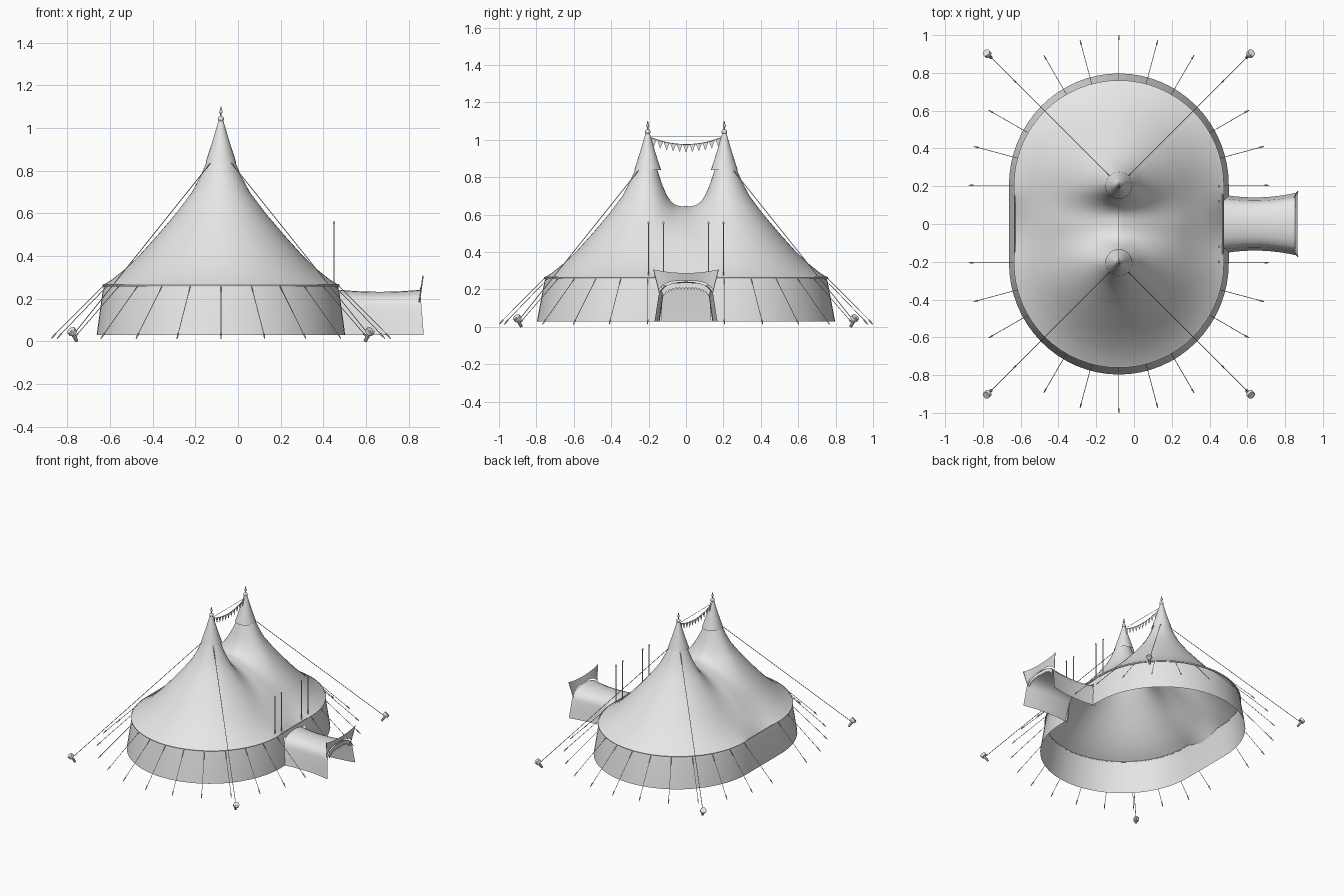
import bpy, bmesh, math
from mathutils import Vector

cube = bpy.data.objects.get("Cube")
if cube:
    bpy.data.objects.remove(cube)

CX, PY, R = -0.08, 0.205, 0.55      # tent centre, peak offset, eave radius
EAVE, FOOT = 0.265, 0.03            # eave height, wall hem height

canvas = bpy.data.materials.new("canvas grey")
canvas.diffuse_color = (0.8, 0.8, 0.8, 1)
canvas.use_nodes = True
canvas.node_tree.nodes["Principled BSDF"].inputs["Base Color"].default_value = (0.8, 0.8, 0.8, 1)


def finish(name, bm, angle=40):
    """Turn a bmesh into a shaded, coloured object."""
    bmesh.ops.remove_doubles(bm, verts=bm.verts, dist=0.0001)
    bmesh.ops.recalc_face_normals(bm, faces=bm.faces)
    mesh = bpy.data.meshes.new(name)
    bm.to_mesh(mesh)
    bm.free()
    mesh.materials.append(canvas)
    ob = bpy.data.objects.new(name, mesh)
    bpy.context.collection.objects.link(ob)
    bpy.ops.object.select_all(action='DESELECT')
    ob.select_set(True)
    bpy.context.view_layer.objects.active = ob
    bpy.ops.object.shade_smooth_by_angle(angle=math.radians(angle))
    return ob


def loft(bm, rows, closed=False, keep=lambda c: True):
    """Skin rows of points with quads, dropping faces that keep() rejects."""
    vs = [[bm.verts.new(p) for p in row] for row in rows]
    n = len(rows[0])
    for a, b in zip(vs, vs[1:]):
        for j in range(n if closed else n - 1):
            k = (j + 1) % n
            quad = (a[j], a[k], b[k], b[j])
            if keep(sum((v.co for v in quad), Vector()) / 4):
                bm.faces.new(quad)


def rod(bm, p, q, r1, r2=None, sides=6):
    """Straight cylinder or cone from p to q."""
    p, q = Vector(p), Vector(q)
    d = q - p
    rot = d.to_track_quat('Z', 'Y').to_matrix().to_4x4()
    rot.translation = (p + q) / 2
    bmesh.ops.create_cone(bm, cap_ends=True, segments=sides, radius1=r1,
                          radius2=r1 if r2 is None else r2, depth=d.length, matrix=rot)


def ball(bm, p, r):
    made = bmesh.ops.create_uvsphere(bm, u_segments=10, v_segments=6, radius=r)
    bmesh.ops.translate(bm, verts=made["verts"], vec=p)


# Stadium outline: pairs of spine anchor y and outward direction
outline = []
for side in (1, -1):
    for i in range(33):
        a = math.pi * i / 32
        outline.append((side * PY, side * math.cos(a), side * math.sin(a)))
    for i in range(1, 16):
        outline.append((side * PY * (1 - i / 8), -side, 0))


def stadium(r, z):
    return [(CX + dx * r, y + dy * r, z) for y, dx, dy in outline]


# Roof: hanging canvas profile around two peaks with a saddle between
profile = [(0, 1.0), (0.03, 0.93), (0.065, 0.845), (0.095, 0.775), (0.135, 0.7), (0.21, 0.6),
           (0.295, 0.5), (0.385, 0.4), (0.45, 0.338), (0.51, 0.29), (R, EAVE)]


def sag(d):
    for (r0, z0), (r1, z1) in zip(profile, profile[1:]):
        if d <= r1:
            return z0 + (z1 - z0) * (d - r0) / (r1 - r0)
    return EAVE


def roof_height(u, y):
    t = max(0, 1 - abs(y) / PY)
    d = math.hypot(u, t * PY * (1 - (u / R) ** 2))
    saddle = min(sag(u), 0.645 - 0.25 * u - 0.95 * u * u)
    w = t * t * (3 - 2 * t)
    return (1 - w) * sag(d) + w * saddle


bm = bmesh.new()
radii = [0, 0.015, 0.03, 0.048, 0.065, 0.08, 0.095, 0.115, 0.135, 0.17, 0.21, 0.25,
         0.295, 0.34, 0.385, 0.45, 0.51, R]
loft(bm, [[(x, y, roof_height(r, a[0])) for (x, y, _), a in zip(stadium(r, 0), outline)]
          for r in radii], closed=True)
bmesh.ops.dissolve_degenerate(bm, edges=bm.edges, dist=0.0001)
finish("roof", bm, 60)

# Eave trim
bm = bmesh.new()
loft(bm, [stadium(R + dr, EAVE + dz) for dr, dz in
          ((0, 0.003), (0.006, 0), (0.004, -0.008), (-0.003, -0.008))], closed=True)
finish("eave_trim", bm)

# Side wall, flared to the hem, open at the doorway
bm = bmesh.new()
rows = [stadium(R - 0.003, EAVE - 0.003), stadium(R + 0.006, 0.222)]
rows.append([(CX + dx * (R + 0.032), y + dy * (R + 0.042), FOOT) for y, dx, dy in outline])
loft(bm, rows, closed=True,
     keep=lambda c: not (c.x > 0.4 and abs(c.y) < 0.14 and c.z < 0.22))
finish("side_wall", bm, 60)

# Peak caps and finials
bm = bmesh.new()
for s in (1, -1):
    y = s * PY
    loft(bm, [[(CX + r * math.cos(k * math.pi / 12), y + r * math.sin(k * math.pi / 12), z)
               for k in range(24)] for r, z in ((0.072, 0.838), (0.042, 0.93), (0.011, 1.035))],
         closed=True)
finish("peak_caps", bm)
bm = bmesh.new()
for s in (1, -1):
    y = s * PY
    ball(bm, (CX, y, 1.042), 0.015)
    rod(bm, (CX, y, 1.04), (CX, y, 1.08), 0.004)
    ball(bm, (CX, y, 1.075), 0.009)
    rod(bm, (CX, y, 1.08), (CX, y, 1.1), 0.006, 0.002)
finish("finials", bm)

# Wire and bunting between the peaks
bm = bmesh.new()
rod(bm, (CX, -PY, 1.018), (CX, PY, 1.018), 0.0015)
COUNT = 11


def bunting_point(i):
    y = -0.19 + 0.38 * i / COUNT
    return Vector((CX, y, 0.975 + 0.038 * (y / 0.19) ** 2))


for i in range(COUNT):
    a, b = bunting_point(i), bunting_point(i + 1)
    rod(bm, a, b, 0.002)
    tip = (a + b) / 2 - Vector((0, 0, 0.043))
    bm.faces.new([bm.verts.new(p) for p in (a.lerp(b, 0.05), a.lerp(b, 0.95), tip)])
finish("bunting", bm)

# Guy ropes with small pegs all round the eave
ropes, pegs = bmesh.new(), bmesh.new()
for s in (1, -1):
    for i in range(13):
        a = math.radians(15 * i)
        out = Vector((math.cos(a), s * math.sin(a), 0))
        base = Vector((CX, s * PY, 0))
        end = base + out * 0.785 + Vector((0, 0, 0.025))
        rod(ropes, base + out * R + Vector((0, 0, EAVE - 0.004)), end, 0.0018, sides=5)
        rod(pegs, end - out * 0.012 + Vector((0, 0, 0.012)),
            end + out * 0.01 - Vector((0, 0, 0.012)), 0.005, 0.002)
    # Main stays to heavy anchors at the corners
    for sx in (1, -1):
        out = Vector((sx, s, 0)).normalized()
        base = Vector((CX, s * PY, 0))
        end = base + out * 0.975 + Vector((0, 0, 0.035))
        rod(ropes, base + out * 0.07 + Vector((0, 0, 0.835)), end, 0.0022, sides=5)
        top = end + out * 0.018 + Vector((0, 0, 0.018))
        rod(pegs, top, end - out * 0.02 - Vector((0, 0, 0.034)), 0.011, 0.008, 8)
        rod(pegs, top, top - out * 0.014 - Vector((0, 0, 0.014)), 0.021, sides=10)
finish("guy_ropes", ropes)
finish("pegs_and_anchors", pegs)

# Flag poles along the entrance side
bm = bmesh.new()
for y in (-0.2, -0.12, 0.12, 0.2):
    rod(bm, (0.45, y, 0.26), (0.45, y, 0.555), 0.0035)
    ball(bm, (0.45, y, 0.557), 0.006)
finish("flag_poles", bm)

# Entrance tunnel: arched section pinched at mid length
half = [(0.168, 0.03), (0.157, 0.1), (0.147, 0.165), (0.138, 0.193), (0.115, 0.216),
        (0.08, 0.231), (0.04, 0.239)]
arch = half + [(0, 0.242)] + [(-y, z) for y, z in reversed(half)]
bm = bmesh.new()
rows = []
for i in range(9):
    t = 2 * i / 8 - 1
    width = 0.84 + 0.12 * t * t + 0.04 * t
    rows.append([(0.475 + (0.395 - 0.08 * (z - FOOT)) * i / 8, y * width,
                  FOOT + (z - FOOT) * (0.955 + 0.045 * t * t)) for y, z in arch])
loft(bm, rows)
finish("entrance_tunnel", bm, 50)

# Zigzag valance hanging inside the arch
bm = bmesh.new()
steps = 28
top, low = [], []
for i in range(steps + 1):
    y = -0.132 + 0.264 * i / steps
    z = 0.236 - 0.042 * (y / 0.132) ** 4
    top.append((0.853, y, z))
    low.append((0.855, y * 0.93, z - 0.024 - 0.012 * (i % 2)))
loft(bm, [top, low])
finish("entrance_valance", bm)

# Banner over the entrance, leaning outwards, with end posts
bm = bmesh.new()
top, low = [], []
for i in range(17):
    t = i / 8 - 1
    top.append((0.866, 0.172 * t, 0.288 + 0.018 * t * t))
    low.append((0.852, 0.145 * t, 0.246 - 0.046 * t ** 4))
loft(bm, [top, low])
for s in (1, -1):
    rod(bm, (0.849, s * 0.143, 0.185), (0.867, s * 0.173, 0.308), 0.003)
finish("entrance_banner", bm)
